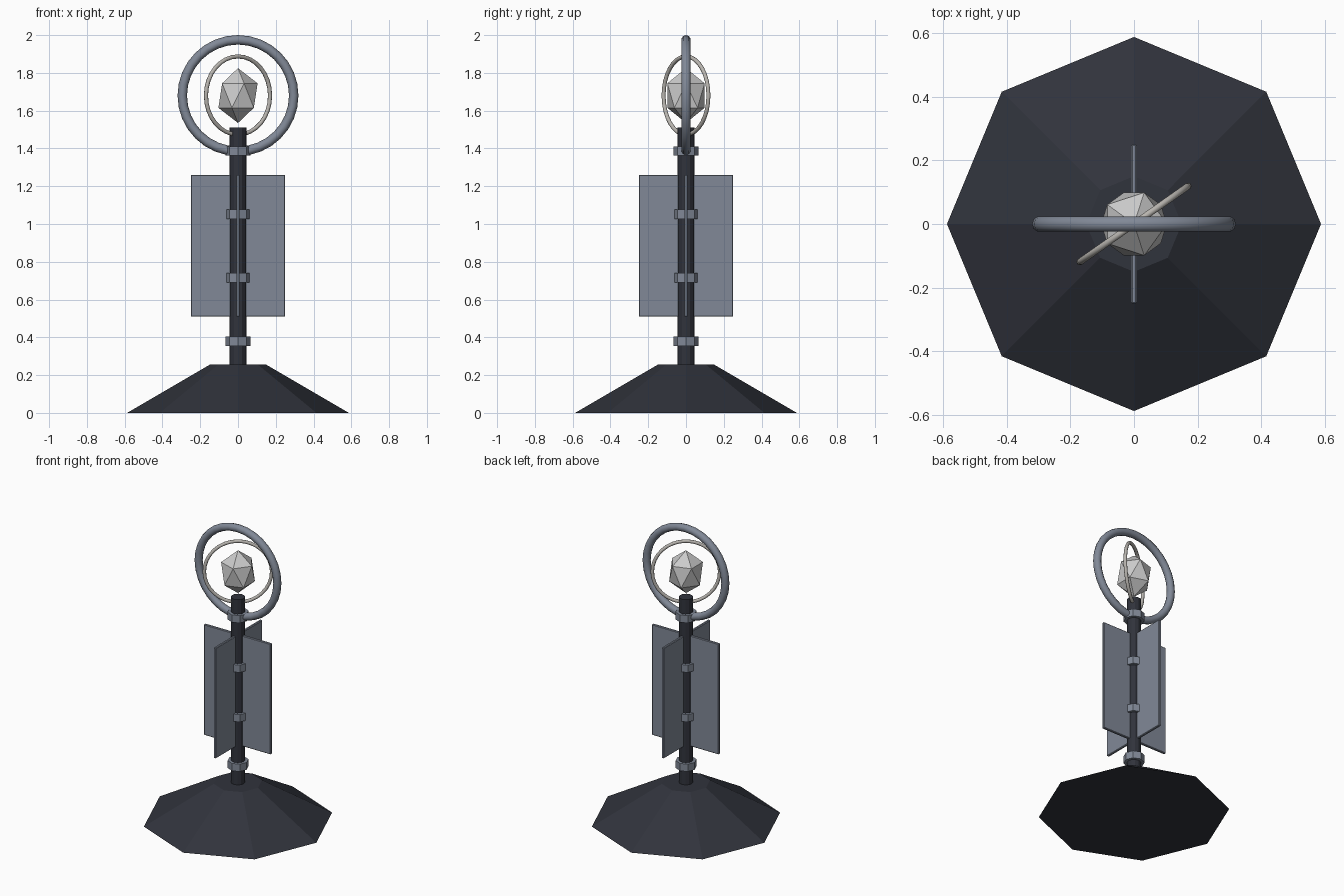
import bpy
from math import radians, pi

if "Cube" in bpy.data.objects:
    bpy.data.objects.remove(bpy.data.objects["Cube"])


def material(name, rgb):
    m = bpy.data.materials.new(name)
    m.diffuse_color = (*rgb, 1)
    m.use_nodes = True
    m.node_tree.nodes["Principled BSDF"].inputs["Base Color"].default_value = m.diffuse_color
    return m


DARK = material("dark_iron", (0.030, 0.033, 0.045))
STEEL = material("blue_steel", (0.22, 0.25, 0.31))
PALE = material("pale_metal", (0.48, 0.46, 0.43))
CRYSTAL = material("crystal", (0.55, 0.55, 0.55))


def finish(name, mat, smooth=False):
    ob = bpy.context.object
    ob.name = name
    ob.data.materials.append(mat)
    if smooth:
        bpy.ops.object.shade_smooth_by_angle(angle=radians(50))
    return ob


def prism(name, sides, r, z0, z1, mat, r_top=None):
    bpy.ops.mesh.primitive_cone_add(vertices=sides, radius1=r,
                                    radius2=r if r_top is None else r_top,
                                    depth=z1 - z0, location=(0, 0, (z0 + z1) / 2))
    return finish(name, mat)


def ring(name, major, minor, turn, mat):
    bpy.ops.mesh.primitive_torus_add(major_segments=32, minor_segments=10,
                                     major_radius=major, minor_radius=minor,
                                     location=(0, 0, 1.68), rotation=(pi / 2, 0, turn))
    return finish(name, mat, True)


# octagonal base and pole
prism("base", 8, 0.587, 0, 0.255, DARK, 0.15)
prism("pole", 12, 0.044, 0.25, 1.51, DARK)

# collars
for i in range(4):
    z = 0.38 + i * 0.3355
    prism(f"collar_{i + 1}", 8, 0.065, z - 0.025, z + 0.025, STEEL)

# four vanes around the pole
for i in range(4):
    bpy.ops.mesh.primitive_cube_add(size=1)
    vane = finish(f"vane_{i + 1}", STEEL)
    for v in vane.data.vertices:
        v.co = (v.co.x * 0.22 + 0.14, v.co.y * 0.018, v.co.z * 0.75 + 0.885)
    vane.rotation_euler.z = i * pi / 2
    bevel = vane.modifiers.new("soft_edges", 'BEVEL')
    bevel.width = 0.004
    bevel.segments = 1

# rings and floating crystal
ring("outer_ring", 0.295, 0.025, 0, STEEL)
ring("inner_ring", 0.207, 0.011, radians(35), PALE)
bpy.ops.mesh.primitive_ico_sphere_add(subdivisions=1, radius=1, location=(0, 0, 1.68))
core = finish("crystal_core", CRYSTAL)
core.scale = (0.116, 0.116, 0.145)
